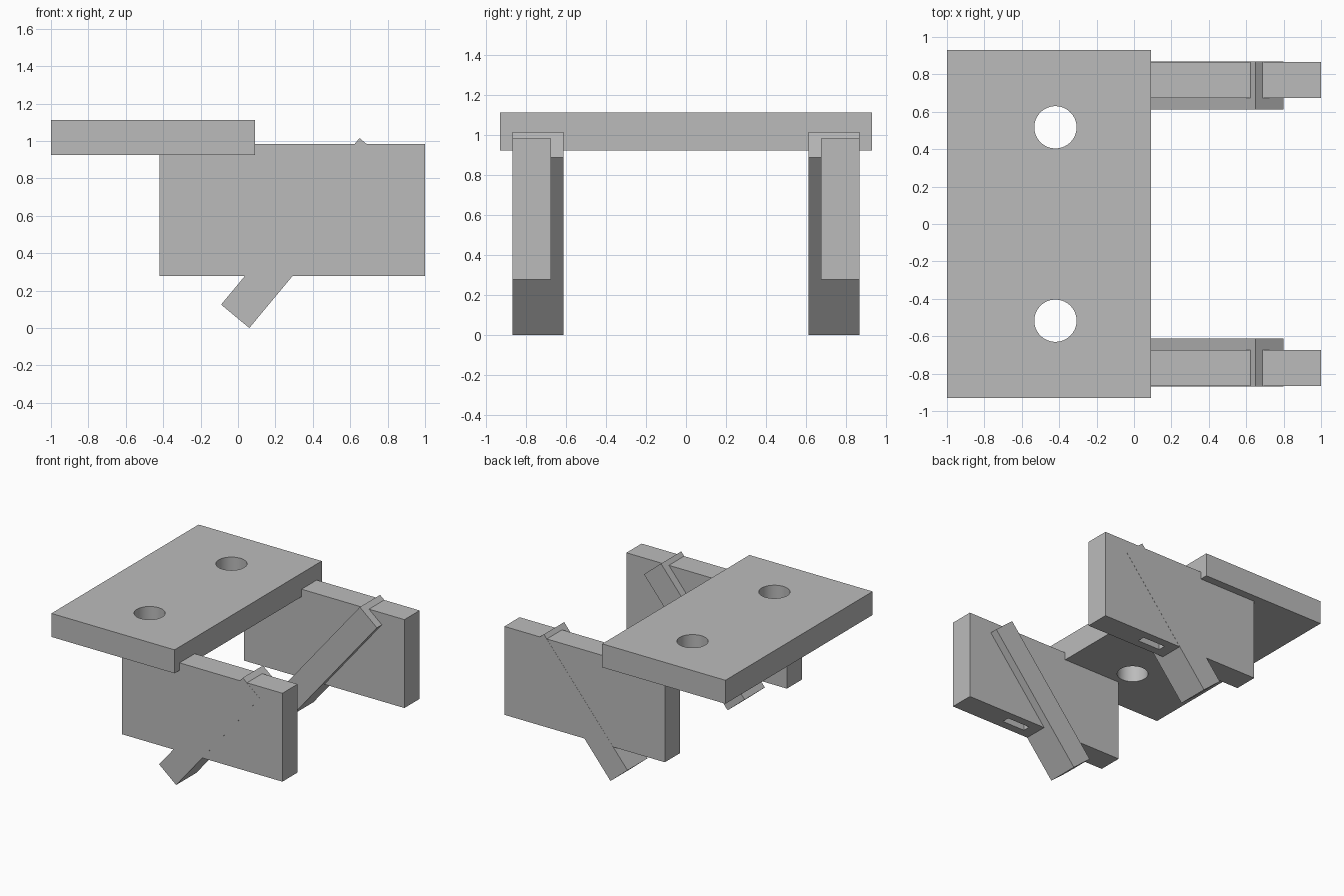
import bpy
import math

if "Cube" in bpy.data.objects:
    bpy.data.objects.remove(bpy.data.objects["Cube"], do_unlink=True)

grey = bpy.data.materials.new("plain_grey")
grey.use_nodes = True
grey.diffuse_color = (0.5, 0.5, 0.5, 1)
grey.node_tree.nodes["Principled BSDF"].inputs["Base Color"].default_value = (0.5, 0.5, 0.5, 1)


def box(name, x, y, z):
    """Box from (min, max) ranges along each axis."""
    mid = [(a + b) / 2 for a, b in (x, y, z)]
    bpy.ops.mesh.primitive_cube_add(size=1, location=mid)
    ob = bpy.context.object
    ob.name = name
    ob.scale = [abs(b - a) for a, b in (x, y, z)]
    bpy.ops.object.transform_apply(location=False, rotation=False, scale=True)
    ob.data.materials.append(grey)
    return ob


def cut(ob, cutter):
    """Subtract the cutter, then discard it."""
    cutter.hide_render = True
    mod = ob.modifiers.new("cut", 'BOOLEAN')
    mod.operation = 'DIFFERENCE'
    mod.solver = 'EXACT'
    mod.object = cutter
    bpy.ops.object.select_all(action='DESELECT')
    bpy.context.view_layer.objects.active = ob
    ob.select_set(True)
    bpy.ops.object.modifier_apply(modifier=mod.name)
    bpy.data.objects.remove(cutter, do_unlink=True)


# Mounting plate with two round screw holes
plate = box("mounting_plate", (-1, 0.09), (-0.93, 0.93), (0.925, 1.113))
for side in (-1, 1):
    bpy.ops.mesh.primitive_cylinder_add(vertices=64, radius=0.113, depth=1,
                                        location=(-0.42, side * 0.517, 1))
    drill = bpy.context.object
    drill.data.materials.append(grey)
    cut(plate, drill)
bpy.ops.object.shade_smooth_by_angle(angle=math.radians(30))

# Slotted side panels, each crossed by a slanted brace
slope = math.atan2(0.89, 0.74)
length = math.hypot(0.89, 0.74)
for side, label in ((-1, "front"), (1, "back")):
    panel = box(label + "_side_panel", (-0.42, 1), (side * 0.675, side * 0.867), (0.278, 0.985))
    slot = box("slot_cutter", (0.38, 0.58), (side * 0.74, side * 0.80), (0.2, 0.37))
    cut(panel, slot)

    brace = box(label + "_brace", (-length / 2, length / 2),
                (side * 0.612, side * 0.868), (-0.098, 0.098))
    brace.location.x = 0.355
    brace.location.z = 0.508
    brace.rotation_euler.y = -slope
